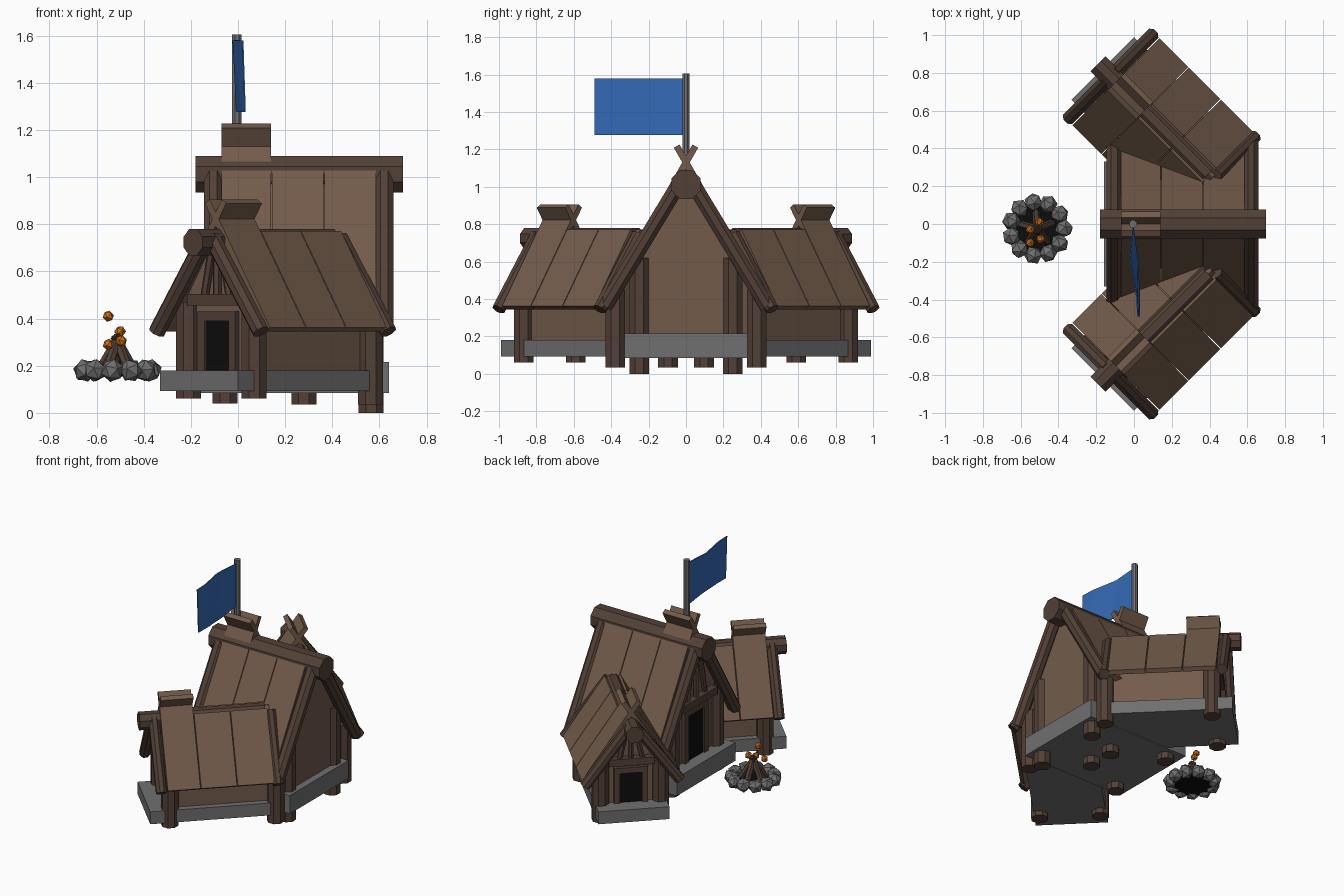
import bpy, bmesh, math, random
from mathutils import Vector, Matrix

if "Cube" in bpy.data.objects:
    bpy.data.objects.remove(bpy.data.objects["Cube"])

random.seed(4)


def material(name, rgb):
    m = bpy.data.materials.new(name)
    m.diffuse_color = (*rgb, 1)
    m.use_nodes = True
    m.node_tree.nodes["Principled BSDF"].inputs["Base Color"].default_value = m.diffuse_color
    return m


PLANK = material("plank", (0.17, 0.105, 0.07))
TIMBER = material("timber", (0.085, 0.052, 0.038))
BLACK = material("black", (0.004, 0.004, 0.004))
STONE = material("stone", (0.16, 0.16, 0.16))
BLUE = material("blue", (0.035, 0.14, 0.46))
FLAME = material("flame", (0.6, 0.16, 0.01))


def finish(name, bm, mat, M=Matrix()):
    bm.transform(M)
    bmesh.ops.recalc_face_normals(bm, faces=bm.faces)
    me = bpy.data.meshes.new(name)
    bm.to_mesh(me)
    bm.free()
    ob = bpy.data.objects.new(name, me)
    me.materials.append(mat)
    bpy.context.collection.objects.link(ob)
    return ob


def prism(name, yz, x0, x1, mat, M=Matrix()):
    """Extrude a y/z profile along x."""
    bm = bmesh.new()
    a = [bm.verts.new((x0, y, z)) for y, z in yz]
    b = [bm.verts.new((x1, y, z)) for y, z in yz]
    n = len(yz)
    bm.faces.new(a)
    bm.faces.new(b[::-1])
    for i in range(n):
        bm.faces.new((a[i], a[(i + 1) % n], b[(i + 1) % n], b[i]))
    return finish(name, bm, mat, M)


def box(name, x, y, z, mat, M=Matrix()):
    prof = [(y[0], z[0]), (y[1], z[0]), (y[1], z[1]), (y[0], z[1])]
    return prism(name, prof, x[0], x[1], mat, M)


def log(name, p, q, r, mat, M=Matrix(), n=8):
    """Faceted log between two points, flats facing the axes."""
    p, q = Vector(p), Vector(q)
    d = q - p
    bm = bmesh.new()
    R = r / math.cos(math.pi / n)
    bmesh.ops.create_cone(bm, cap_ends=True, segments=n, radius1=R, radius2=R, depth=d.length)
    T = (Matrix.Translation((p + q) / 2) @ d.to_track_quat('Z', 'Y').to_matrix().to_4x4()
         @ Matrix.Rotation(math.pi / n, 4, 'Z'))
    bm.transform(T)
    return finish(name, bm, mat, M)


def rock(name, c, r, mat):
    bm = bmesh.new()
    bmesh.ops.create_icosphere(bm, subdivisions=1, radius=r)
    rot = Matrix.Rotation(random.uniform(0, 6), 4, Vector((random.random(), 1, random.random())))
    return finish(name, bm, mat, Matrix.Translation(c) @ rot)


def house(tag, M, plat, posts, wall, top, slope, eave, boards, thick, ridge, beam_x, beam_r, door):
    # stone platform
    px, ph, pz = plat
    box(tag + "_platform", px, (-ph, ph), pz, STONE, M)

    # corner posts running down through the platform as stilts
    for x, y, z0, z1 in posts:
        for s in (-1, 1):
            log(tag + "_post", (x, s * y, z0), (x, s * y, z1), 0.053, TIMBER, M)

    # gabled wall body
    (w0, w1), wy = wall
    zs = top - slope * wy - 0.01
    prism(tag + "_walls", [(-wy, pz[0] + .02), (wy, pz[0] + .02), (wy, zs), (0, top - 0.05), (-wy, zs)],
          w0, w1, PLANK, M)

    # slanted roof planks, the first pair crossing over the ridge
    rx, rz, rr = ridge
    length = math.hypot(1, slope)
    ny, nz = slope / length * thick / 2, thick / 2 / length
    for i, (x0, x1) in enumerate(boards):
        start = -0.05 if i == 0 else rr * 0.7
        for s in (-1, 1):
            prof = []
            for y, k in ((start, 1), (eave, 1), (eave, -1), (start, -1)):
                prof.append((s * (y + k * ny), top - slope * y + k * nz))
            prism(tag + "_roof_plank", prof, x0, x1, PLANK, M)

    # ridge log and gable beams
    log(tag + "_ridge_log", (rx[0], 0, rz), (rx[1], 0, rz), rr, TIMBER, M)
    for x in beam_x:
        for s in (-1, 1):
            log(tag + "_gable_beam", (x, s * .02, top - slope * .02 - 0.05),
                (x, s * eave, top - slope * eave - 0.01), beam_r, TIMBER, M)

    # doorway, frame, lintel and gable struts
    dy, dz, lz, ly = door
    box(tag + "_door", (w0 - .012, w0 + .03), (-dy, dy), (pz[1], dz), BLACK, M)
    for s in (-1, 1):
        y = sorted((s * dy, s * (dy + .04)))
        box(tag + "_jamb", (w0 - .025, w0 + .03), y, (pz[1], dz + .04), TIMBER, M)
    box(tag + "_door_header", (w0 - .024, w0 + .03), (-dy, dy), (dz, dz + .04), TIMBER, M)
    box(tag + "_lintel", (w0 - .05, w0 + .03), (-ly, ly), (lz, lz + .05), TIMBER, M)
    for s in (-1, 0, 1):
        log(tag + "_strut", (w0 - .02, s * ly * .5, lz + .04), (w0 - .02, s * .025, top - .1),
            0.016, TIMBER, M, 6)


# main hall along x
house("hall", Matrix(),
      plat=((-.16, .64), .33, (.085, .215)),
      posts=[(-.055, .25, .04, .62), (.565, .25, 0, .62)],
      wall=((-.06, .59), .235), top=1.13, slope=1.75, eave=.435,
      boards=[(-.07, .14), (.145, .362), (.367, .585)], thick=.035,
      ridge=((-.18, .70), 1.012, .078), beam_x=(-.105, .62), beam_r=.04,
      door=(.09, .54, .6, .2))

# two wings angled 45 degrees on either side
for tag, s in (("front_wing", -1), ("back_wing", 1)):
    M = Matrix.Translation((.329, s * .329, 0)) @ Matrix.Rotation(-s * math.pi / 4, 4, 'Z')
    house(tag, M,
          plat=((-.70, .17), .234, (.092, .18)),
          posts=[(-.565, .197, .06, .47), (.13, .2, .035, .45)],
          wall=((-.57, .12), .19), top=.822, slope=1.5, eave=.312,
          boards=[(-.60, -.385), (-.38, -.145), (-.14, .10)], thick=.032,
          ridge=((-.735, .09), .724, .056), beam_x=(-.64, .125), beam_r=.034,
          door=(.072, .39, .455, .15))

# flagpole and flag with a gentle twist
log("flagpole", (-.005, 0, 1.05), (-.005, 0, 1.605), .02, STONE, n=8)
bm = bmesh.new()
rows = []
for y, xt, xb in ((-.01, -.005, -.005), (-.2, -.02, .02), (-.39, .015, .03), (-.49, .02, .03)):
    rows.append((bm.verts.new((xb, y, 1.277)), bm.verts.new((xt, y, 1.58))))
for a, b in zip(rows, rows[1:]):
    bm.faces.new((a[0], b[0], b[1], a[1]))
flag = finish("flag", bm, BLUE)
mod = flag.modifiers.new("thickness", 'SOLIDIFY')
mod.thickness = 0.006
mod.offset = 0

# campfire: stone ring, ash bed, leaning logs, flames
cx, cy = -.513, -.025
for i in range(11):
    a = 2 * math.pi * i / 11
    rock("ring_stone", (cx + .142 * math.cos(a), cy + .142 * math.sin(a), .18), .05, STONE)
log("ash_bed", (cx, cy, .155), (cx, cy, .17), .13, BLACK, n=12)
for i in range(5):
    a = 2 * math.pi * (i + .3) / 5
    c, s = math.cos(a), math.sin(a)
    log("fire_log", (cx + .085 * c, cy + .085 * s, .165),
        (cx - .01 * c, cy - .01 * s, .325), .018, TIMBER, n=6)
for p in ((-.55, -.03, .41), (-.50, .01, .345), (-.55, -.10, .29), (-.495, -.08, .305)):
    rock("flame", p, .025, FLAME)
